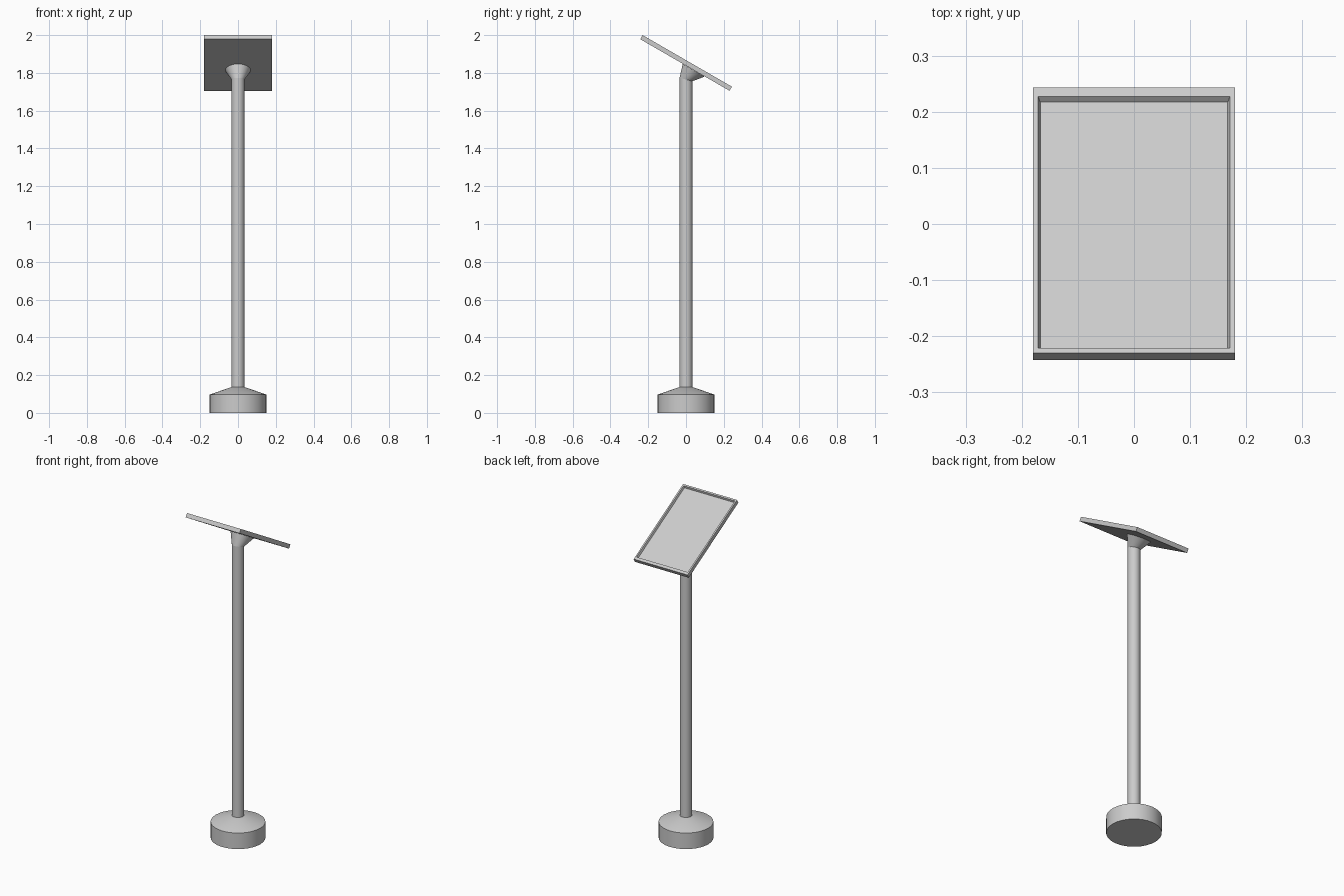
import bpy, bmesh, math
from mathutils import Vector, Matrix

if "Cube" in bpy.data.objects:
    bpy.data.objects.remove(bpy.data.objects["Cube"])

SEG = 32
TILT = math.radians(30)


def loft(name, rings, smooth=True):
    """Skin a list of equal-length vertex rings and cap both ends."""
    bm = bmesh.new()
    loops = [[bm.verts.new(p) for p in ring] for ring in rings]
    n = len(loops[0])
    for a, b in zip(loops, loops[1:]):
        for i in range(n):
            j = (i + 1) % n
            bm.faces.new((a[i], a[j], b[j], b[i]))
    bm.faces.new(loops[0][::-1])
    bm.faces.new(loops[-1])
    bmesh.ops.recalc_face_normals(bm, faces=bm.faces)
    mesh = bpy.data.meshes.new(name)
    bm.to_mesh(mesh)
    bm.free()
    obj = bpy.data.objects.new(name, mesh)
    bpy.context.collection.objects.link(obj)
    if smooth:
        bpy.ops.object.select_all(action='DESELECT')
        obj.select_set(True)
        bpy.context.view_layer.objects.active = obj
        bpy.ops.object.shade_smooth_by_angle(angle=math.radians(20))
    return obj


def circle(r, z, y=0.0, slope=0.0):
    """Ring round the post; slope lowers it towards +y."""
    pts = []
    for i in range(SEG):
        a = 2 * math.pi * i / SEG
        dy = r * math.sin(a)
        pts.append(Vector((r * math.cos(a), y + dy, z - slope * dy)))
    return pts


def rect(x, y0, y1, z):
    return [Vector(p) for p in ((-x, y0, z), (x, y0, z), (x, y1, z), (-x, y1, z))]


# Weighted foot with sloping top
loft("base", [circle(0.15, 0), circle(0.15, 0.097), circle(0.034, 0.137)])

# Upright post, mitred at the top
mitre = math.tan(TILT / 2)
loft("post", [circle(0.034, 0.12), circle(0.034, 1.765, slope=mitre)])

# Flared neck meeting the underside of the panel
flange = [Vector((p.x, 0.041 + p.y * math.cos(TILT), 1.814 - p.y * math.sin(TILT)))
          for p in circle(0.067, 0)]
loft("flared_neck", [circle(0.034, 1.765, slope=mitre), flange])

# Tilted sign panel with a raised, inward-sloping rim
L, T, D = 0.273, 0.025, 0.012
panel = loft("sign_panel", [
    rect(0.18, -L, L, -T),
    rect(0.18, -L, L, 0),
    rect(0.171, -L + 0.010, L - 0.018, 0),
    rect(0.167, -L + 0.014, L - 0.023, -D),
], smooth=False)
panel.data.transform(Matrix.Translation((0, 0.0065, 1.8635)) @ Matrix.Rotation(-TILT, 4, 'X'))
